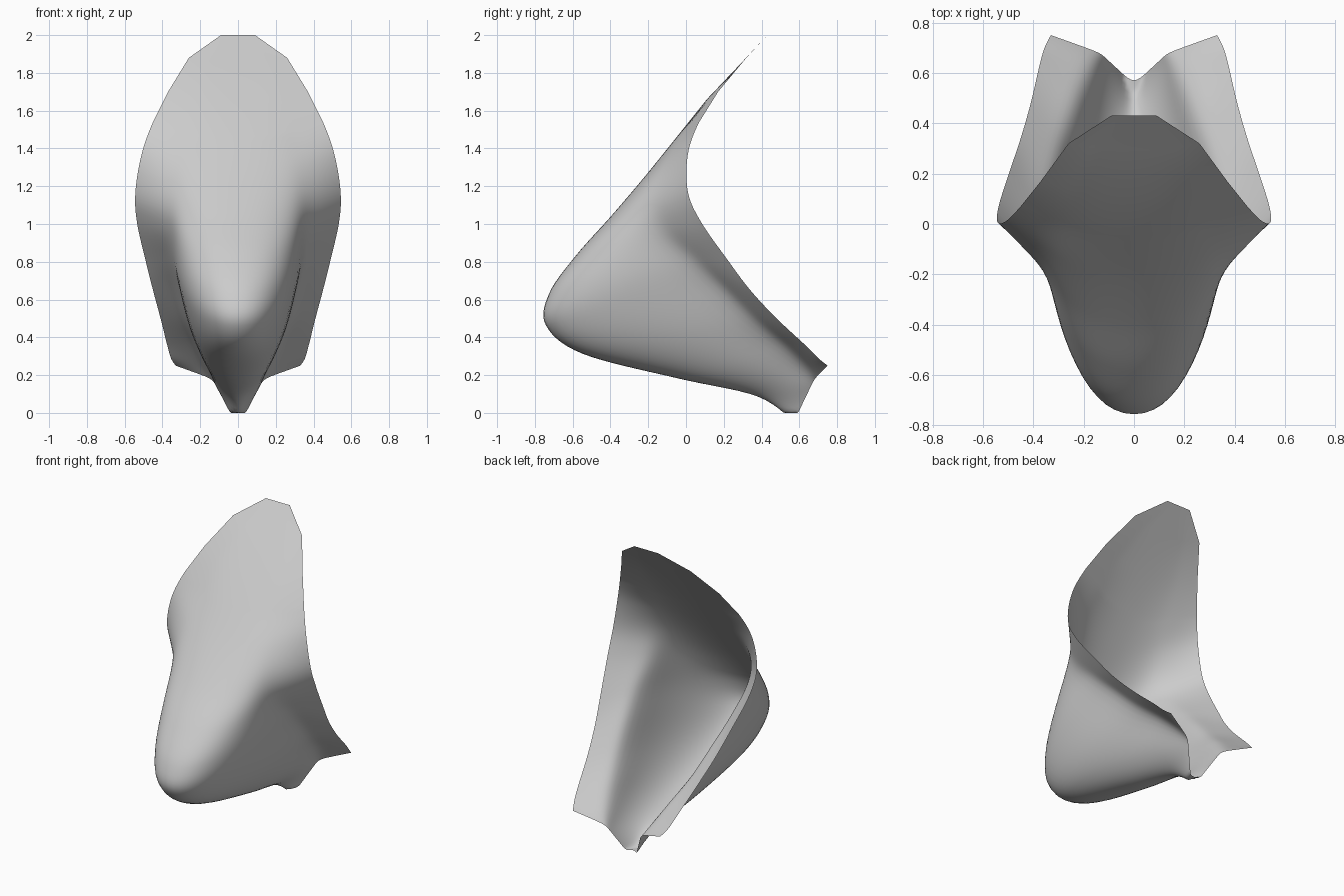
import bpy
from math import sin, cos, radians
from mathutils import Vector

cube = bpy.data.objects.get("Cube")
if cube:
    bpy.data.objects.remove(cube)

# Stations from tip to tail: keel (y, z), fold (x, y, z), rim (x, y, z), arc angle, vee
STATIONS = [
    (.43, 2.0, .05, .43, 2.0, .09, .43, 2.0, 15, 0),
    (.29, 1.85, .15, .3, 1.86, .26, .32, 1.88, 15, 0),
    (.11, 1.66, .23, .13, 1.68, .37, .17, 1.7, 20, 0),
    (-.05, 1.46, .28, .01, 1.5, .45, .07, 1.54, 28, 0),
    (-.22, 1.25, .33, -.11, 1.31, .51, .01, 1.37, 42, 0),
    (-.4, 1.04, .355, -.18, 1.12, .543, .01, 1.17, 60, 0),
    (-.59, .83, .35, -.15, .97, .535, .08, 1.01, 83, 0),
    (-.735, .63, .335, 0, .82, .49, .22, .81, 96, 0),
    (-.755, .46, .3, .16, .67, .45, .34, .65, 101, 0),
    (-.56, .31, .255, .33, .5, .41, .48, .5, 101, 0),
    (-.05, .18, .2, .5, .36, .375, .63, .36, 96, 0),
    (.37, .08, .155, .63, .24, .355, .7, .29, 80, .2),
    (.555, -.08, .135, .68, .18, .33, .75, .25, 65, 1),
]
ARC, FLARE, FINE, COARSE_SPANS = 16, 10, 7, 3


def catmull(p0, p1, p2, p3, t):
    return [b + .5 * t * (c - a + t * (2*a - 5*b + 4*c - d + t * (3*(b - c) + d - a)))
            for a, b, c, d in zip(p0, p1, p2, p3)]


def section(s):
    """Half pouch arc from keel to fold, then a flare to the rim, mirrored and softened."""
    keel, fold, rim = Vector((0, s[0], s[1])), Vector(s[2:5]), Vector(s[5:8])
    angle, vee = radians(s[8]), s[9]
    half = []
    for i in range(ARC + 1):
        a = angle * i / ARC
        across = (sin(a) / sin(angle)) ** .9
        rise = (1 - cos(a)) / (1 - cos(angle))
        p = keel.lerp(fold, rise + vee * (across - rise))
        p.x = fold.x * across
        half.append(p)
    half += [fold.lerp(rim, i / FLARE) for i in range(1, FLARE + 1)]
    row = [Vector((-p.x, p.y, p.z)) for p in half[:0:-1]] + half
    for _ in range(6):
        row = [row[0]] + [(a + 2*b + c) / 4 for a, b, c in zip(row, row[1:], row[2:])] + [row[-1]]
    # The keel is cut flat at the ground
    return [Vector((p.x, p.y, max(p.z, 0))) for p in row]


# Coarse rows on the blade, fine rows around the pouch
rows = []
last = len(STATIONS) - 1
for k in range(last):
    steps = 1 if k < COARSE_SPANS else FINE
    quad = [STATIONS[min(max(k + d, 0), last)] for d in (-1, 0, 1, 2)]
    rows += [section(catmull(*quad, j / steps)) for j in range(steps)]
rows.append(section(STATIONS[-1]))

# Skin the rows into one open sheet
n = len(rows[0])
faces = [(r*n + c, (r+1)*n + c, (r+1)*n + c + 1, r*n + c + 1)
         for r in range(len(rows) - 1) for c in range(n - 1)]
mesh = bpy.data.meshes.new("hooded_petal")
mesh.from_pydata([p for row in rows for p in row], [], faces)
petal = bpy.data.objects.new("hooded_petal", mesh)
bpy.context.collection.objects.link(petal)
mesh.shade_smooth()

# Plain grey finish
grey = bpy.data.materials.new("light_grey")
grey.use_nodes = True
grey.diffuse_color = (.6, .6, .6, 1)
grey.node_tree.nodes["Principled BSDF"].inputs["Base Color"].default_value = (.6, .6, .6, 1)
mesh.materials.append(grey)
